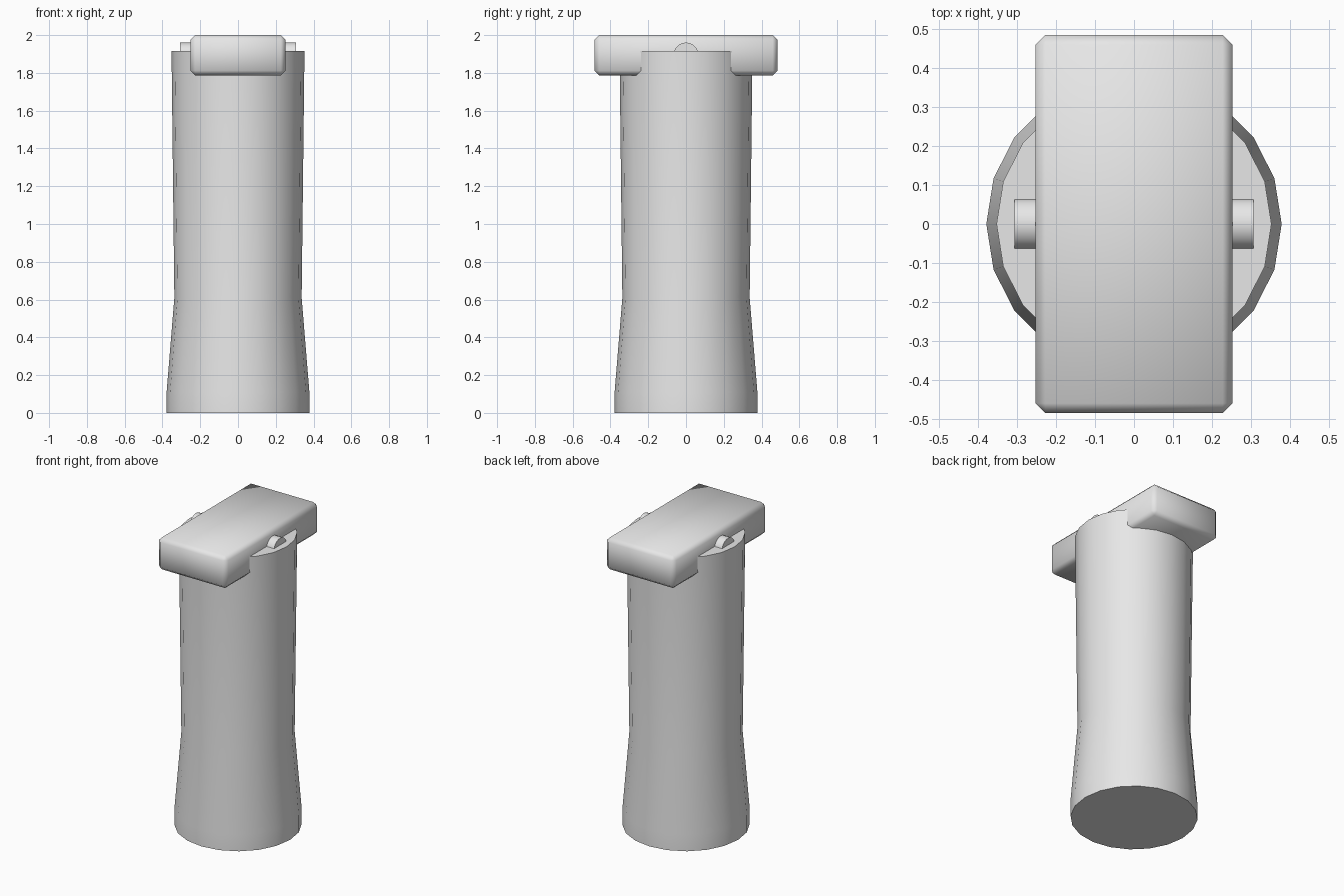
import bpy, bmesh, math

if "Cube" in bpy.data.objects:
    bpy.data.objects.remove(bpy.data.objects["Cube"])

grey = bpy.data.materials.new("plain_grey")
grey.diffuse_color = (0.8, 0.8, 0.8, 1)
grey.use_nodes = True
grey.node_tree.nodes["Principled BSDF"].inputs["Base Color"].default_value = grey.diffuse_color


def finish(bm, name, angle):
    """Turn a bmesh into a named, smooth-shaded object."""
    bmesh.ops.recalc_face_normals(bm, faces=bm.faces)
    mesh = bpy.data.meshes.new(name)
    bm.to_mesh(mesh)
    bm.free()
    mesh.materials.append(grey)
    obj = bpy.data.objects.new(name, mesh)
    bpy.context.collection.objects.link(obj)
    bpy.ops.object.select_all(action='DESELECT')
    obj.select_set(True)
    bpy.context.view_layer.objects.active = obj
    bpy.ops.object.shade_smooth_by_angle(angle=math.radians(angle))
    return obj


def lathe(name, profile, sides):
    """Closed solid from (radius, height) rings."""
    bm = bmesh.new()
    rings = [[bm.verts.new((r * math.cos(2 * math.pi * i / sides),
                            r * math.sin(2 * math.pi * i / sides), z))
              for i in range(sides)] for r, z in profile]
    for low, high in zip(rings, rings[1:]):
        for i in range(sides):
            j = (i + 1) % sides
            bm.faces.new((low[i], low[j], high[j], high[i]))
    bm.faces.new(rings[0][::-1])
    bm.faces.new(rings[-1])
    return finish(bm, name, 40)


# Flared handle column
lathe("handle", [(0.378, 0), (0.378, 0.11), (0.337, 0.61), (0.352, 1.915)], 20)

# Cross pin through the column, lying along x
pin = lathe("cross_pin", [(0.066, -0.306), (0.066, 0.306)], 20)
pin.rotation_euler = (0, math.pi / 2, 0)
pin.location.z = 1.895

# Chamfered head block laid across the top
bm = bmesh.new()
bmesh.ops.create_cube(bm, size=1)
for v in bm.verts:
    v.co = (v.co.x * 0.504, v.co.y * 0.968, v.co.z * 0.213 + 1.8935)
bmesh.ops.bevel(bm, geom=bm.edges[:], offset=0.025, segments=1,
                profile=0.5, affect='EDGES')
finish(bm, "head_block", 50)
